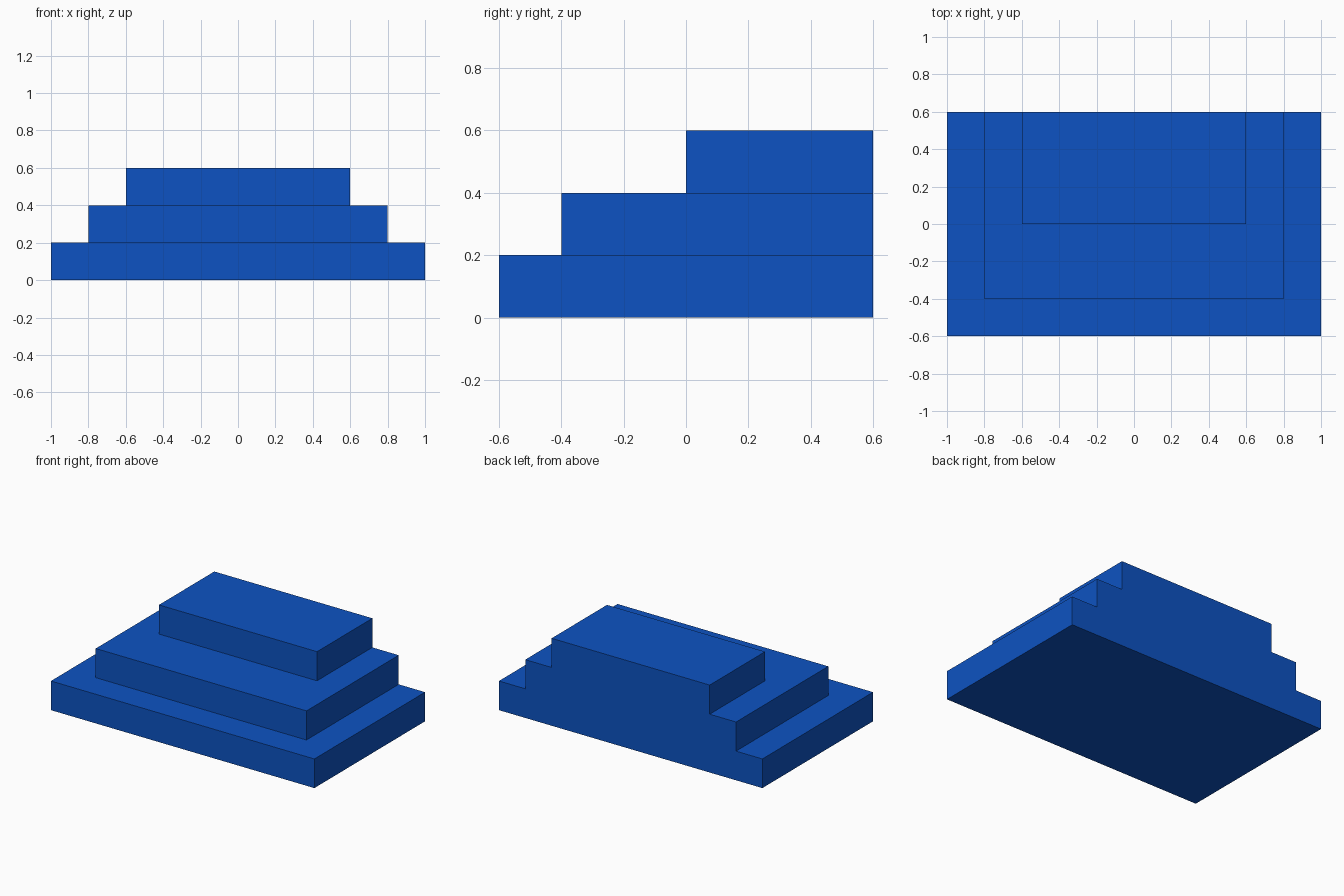
import bpy
import bmesh
from mathutils import Matrix, Vector

cube = bpy.data.objects.get("Cube")
if cube:
    bpy.data.objects.remove(cube, do_unlink=True)

# Single blue material
BLUE = (0.004, 0.086, 0.54, 1.0)
blue = bpy.data.materials.new("blue")
blue.use_nodes = True
blue.diffuse_color = BLUE
blue.node_tree.nodes["Principled BSDF"].inputs["Base Color"].default_value = BLUE

STEP_HEIGHT = 0.2
BACK_Y = 0.6


def add_step(name, level, half_width, front_y):
    """Box step centred on x, with its back flush with the shared back wall."""
    size = Vector((2 * half_width, BACK_Y - front_y, STEP_HEIGHT))
    centre = Vector((0, (BACK_Y + front_y) / 2, (level + 0.5) * STEP_HEIGHT))
    bm = bmesh.new()
    bmesh.ops.create_cube(bm, size=1, matrix=Matrix.LocRotScale(None, None, size))
    mesh = bpy.data.meshes.new(name)
    bm.to_mesh(mesh)
    bm.free()
    mesh.materials.append(blue)
    obj = bpy.data.objects.new(name, mesh)
    obj.location = centre
    bpy.context.collection.objects.link(obj)


# Three stacked steps, inset at the sides and front
add_step("bottom_step", 0, 1.0, -0.6)
add_step("middle_step", 1, 0.8, -0.4)
add_step("top_step", 2, 0.6, 0.0)
